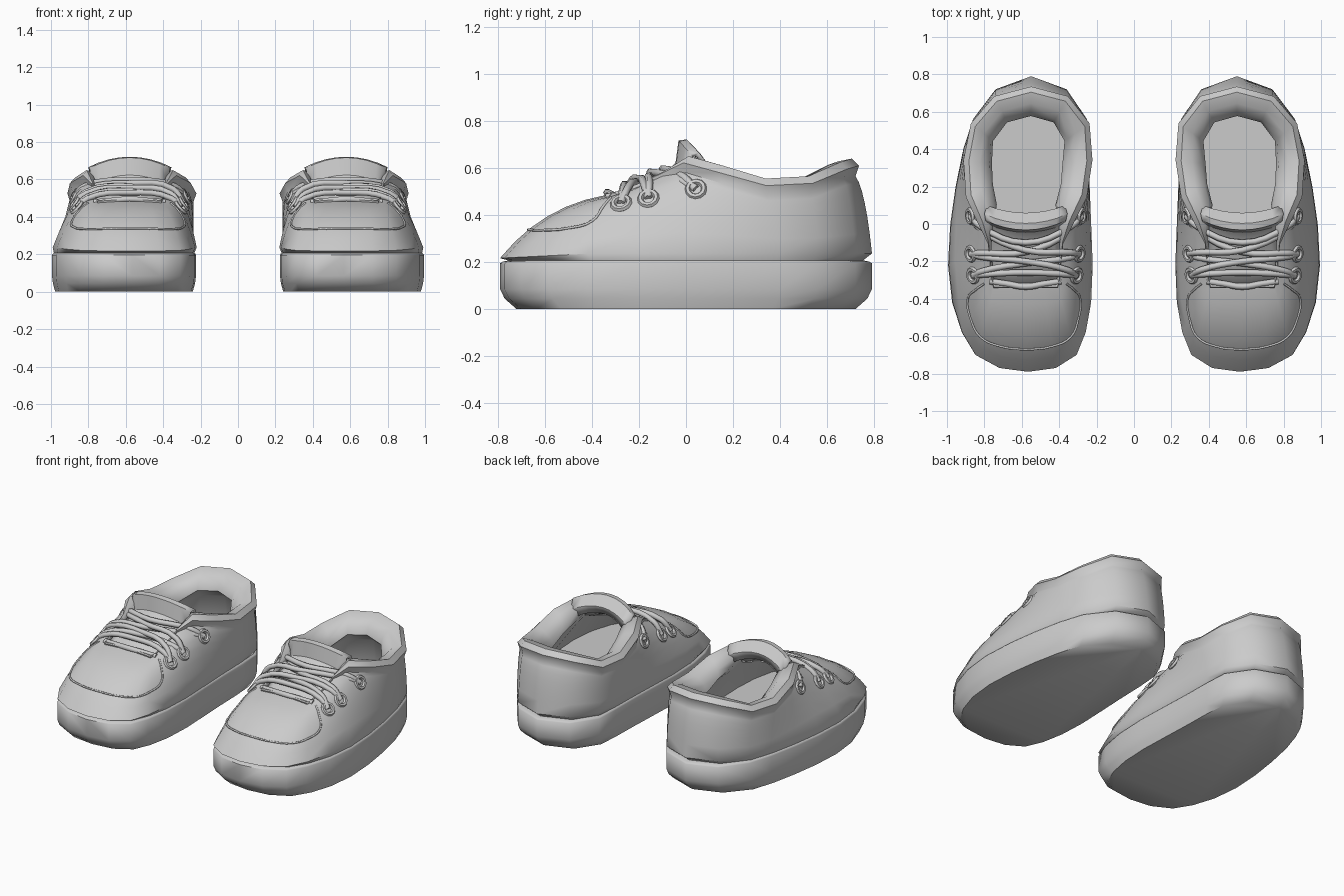
import bpy, bmesh
from mathutils import Vector

cube = bpy.data.objects.get("Cube")
if cube:
    bpy.data.objects.remove(cube, do_unlink=True)

grey = bpy.data.materials.new("plain grey")
grey.use_nodes = True
grey.diffuse_color = (0.6, 0.6, 0.6, 1)
grey.node_tree.nodes["Principled BSDF"].inputs["Base Color"].default_value = (0.6, 0.6, 0.6, 1)

# Half outline from toe to heel: base half width, base y,
# then opening half width, y and z, and the rim padding
COLUMNS = [
    (0, -.79, 0, -.34, .485, .03),
    (.15, -.77, .1, -.34, .48, .03),
    (.27, -.7, .17, -.34, .475, .03),
    (.33, -.58, .18, -.3, .485, .03),
    (.37, -.42, .19, -.2, .52, .03),
    (.385, -.22, .2, -.1, .565, .04),
    (.375, 0, .24, 0, .58, .14),
    (.357, .2, .31, .15, .535, .15),
    (.335, .4, .33, .34, .48, .15),
    (.305, .56, .305, .53, .49, .15),
    (.19, .72, .19, .67, .55, .15),
    (0, .79, 0, .72, .565, .15),
]
LAST = len(COLUMNS) - 1
RING = [(u, 1) for u in range(LAST + 1)] + [(u, -1) for u in range(LAST - 1, 0, -1)]


def column(u):
    i = min(int(u), LAST - 1)
    return [a + (b - a) * (u - i) for a, b in zip(COLUMNS[i], COLUMNS[i + 1])]


def base(u, side, scale, z):
    w, y = column(u)[:2]
    return Vector((side * w * (1 + scale) / 2, y * scale, z))


def wall(u, side, t):
    """Point on the upper, from the base (t=0) to the opening (t=1)."""
    bw, by, tw, ty, tz, _ = column(u)
    low = Vector((bw, by, .217 + .02 * min(1, (by + .79) / .4)))
    top = Vector((tw, ty, tz))
    mid = Vector((bw + (tw - bw) * .42, by + (ty - by) * .4, low.z + (tz - low.z) * .83))
    p = low * (1 - t) ** 2 + mid * 2 * t * (1 - t) + top * t * t
    return Vector((p.x * side, p.y, p.z))


def rim(u, side, inward, lift):
    """Point on the padded collar, moved in towards the middle of the opening."""
    p = wall(u, side, 1)
    pad = column(u)[-1]
    way = Vector((-p.x, .3 - p.y, 0)).normalized()
    return p + way * pad * inward + Vector((0, 0, pad * lift))


def place(p, m):
    """Follow the bowed centre line of the shoe and mirror for the other foot."""
    bow = max(0, 1 - ((p.y + .15) / .75) ** 2)
    lift = min(1, max(0, (p.z - .2) / .3))
    return Vector((m * (.55 + bow * (.06 - .03 * lift) + p.x), p.y, p.z))


def loft(name, rings, m, closed=True, angle=.6):
    bm = bmesh.new()
    rows = [[bm.verts.new(place(p, m)) for p in ring] for ring in rings]
    n = len(rows[0])
    for a, b in zip(rows, rows[1:]):
        for i in range(n if closed else n - 1):
            j = (i + 1) % n
            bm.faces.new((a[i], a[j], b[j], b[i]))
    if closed:
        bm.faces.new(rows[0])
        bm.faces.new(rows[-1])
    bmesh.ops.recalc_face_normals(bm, faces=bm.faces[:])
    mesh = bpy.data.meshes.new(name)
    bm.to_mesh(mesh)
    bm.free()
    mesh.materials.append(grey)
    obj = bpy.data.objects.new(name, mesh)
    bpy.context.collection.objects.link(obj)
    smooth(obj, angle)
    return obj


def smooth(obj, angle):
    bpy.ops.object.select_all(action='DESELECT')
    obj.select_set(True)
    bpy.context.view_layer.objects.active = obj
    bpy.ops.object.shade_smooth_by_angle(angle=angle)


def tube(name, points, radius, m):
    curve = bpy.data.curves.new(name, 'CURVE')
    curve.dimensions = '3D'
    curve.bevel_depth = radius
    curve.bevel_resolution = 1
    curve.resolution_u = 4
    curve.use_fill_caps = True
    spline = curve.splines.new('BEZIER')
    spline.bezier_points.add(len(points) - 1)
    for bp, p in zip(spline.bezier_points, points):
        bp.co = place(p, m)
        bp.handle_left_type = bp.handle_right_type = 'AUTO'
    curve.materials.append(grey)
    bpy.context.collection.objects.link(bpy.data.objects.new(name, curve))


def build_shoe(foot, m):
    # Thick sole with a rounded lower edge
    levels = [(.91, 0), (.975, .045), (1, .085), (1, .195), (.985, .202), (.95, .208)]
    loft(foot + "sole", [[base(u, s, f, z) for u, s in RING] for f, z in levels], m, angle=1)

    # Upper with a tucked lower lip, padded collar, hollow inside and insole
    rings = [[base(u, s, .95, .206) for u, s in RING]]
    rings += [[wall(u, s, k / 6) for u, s in RING] for k in range(7)]
    for inward, lift in [(-.1, .3), (.1, .5), (.5, .42), (.85, .12), (.95, -.2), (.5, -.6)]:
        rings.append([rim(u, s, inward, lift) for u, s in RING])
    rings.append([base(u, s, .85, .25) for u, s in RING])
    loft(foot + "upper", rings, m, angle=.9)

    # Toe cap seam
    half = [(3.4, .8), (3.6, .6), (3.65, .36), (3, .31), (2, .31), (1, .31)]
    seam = [wall(u, 1, t) for u, t in half] + [wall(0, 1, .31)]
    seam += [wall(u, -1, t) for u, t in reversed(half)]
    tube(foot + "toe_seam", seam, .006, m)

    # Arched tongue that rolls over at the top: y, z, half width, edge sweep
    path = [(-.37, .46, .17, 0), (-.2, .52, .2, 0), (-.08, .57, .2, .02),
            (-.035, .62, .2, .04), (-.025, .71, .21, .05), (.0, .712, .22, .05),
            (.05, .66, .21, .04), (.04, .62, .18, .04)]
    rows = [[Vector((w * k / 4, y + sweep * (k / 4) ** 2, z - .055 * (k / 4) ** 2))
             for k in range(-4, 5)] for y, z, w, sweep in path]
    tongue = loft(foot + "tongue", rows, m, closed=False)
    solid = tongue.modifiers.new("thickness", 'SOLIDIFY')
    solid.thickness = .02
    solid.offset = 0

    # Eyelet rings lying on the wall
    holes = {}
    for row, (u, t) in enumerate([(4.2, .57), (5, .55), (6.25, .68)]):
        for s in (1, -1):
            p = wall(u, s, t)
            holes[row, s] = p
            du = wall(u + .1, s, t) - wall(u - .1, s, t)
            dt = wall(u, s, t + .05) - wall(u, s, t - .05)
            normal = du.cross(dt)
            normal.x *= m
            bpy.ops.mesh.primitive_torus_add(
                major_radius=.035, minor_radius=.013, major_segments=12, minor_segments=6,
                location=place(p, m), rotation=normal.to_track_quat('Z', 'Y').to_euler())
            ring = bpy.context.object
            ring.name = foot + "eyelet"
            ring.data.materials.append(grey)
            smooth(ring, 1)

    # Laces: each runs from an eyelet, over the rim, across the tongue and down
    def lace(row_a, row_b, mid_y, mid_z):
        a, b = holes[row_a, 1], holes[row_b, -1]
        centre = Vector((0, mid_y, mid_z))

        def shoulder(p):
            return Vector((p.x * .8, p.y * .6 + mid_y * .4, max(p.z, mid_z - .06) + .03))
        tube(foot + "lace", [a, shoulder(a), centre, shoulder(b), b], .017, m)

    lace(2, 2, -.1, .595)
    lace(2, 1, -.14, .58)
    lace(1, 2, -.15, .565)
    lace(1, 0, -.2, .555)
    lace(0, 1, -.21, .54)
    lace(0, 0, -.26, .53)

    # Lowest lace bar across the base of the throat
    tube(foot + "lace_bar", [Vector((x, -.335 + abs(x) * .15, .495 - abs(x) * .08))
                             for x in (-.19, -.1, 0, .1, .19)], .017, m)


build_shoe("left_", 1)
build_shoe("right_", -1)
